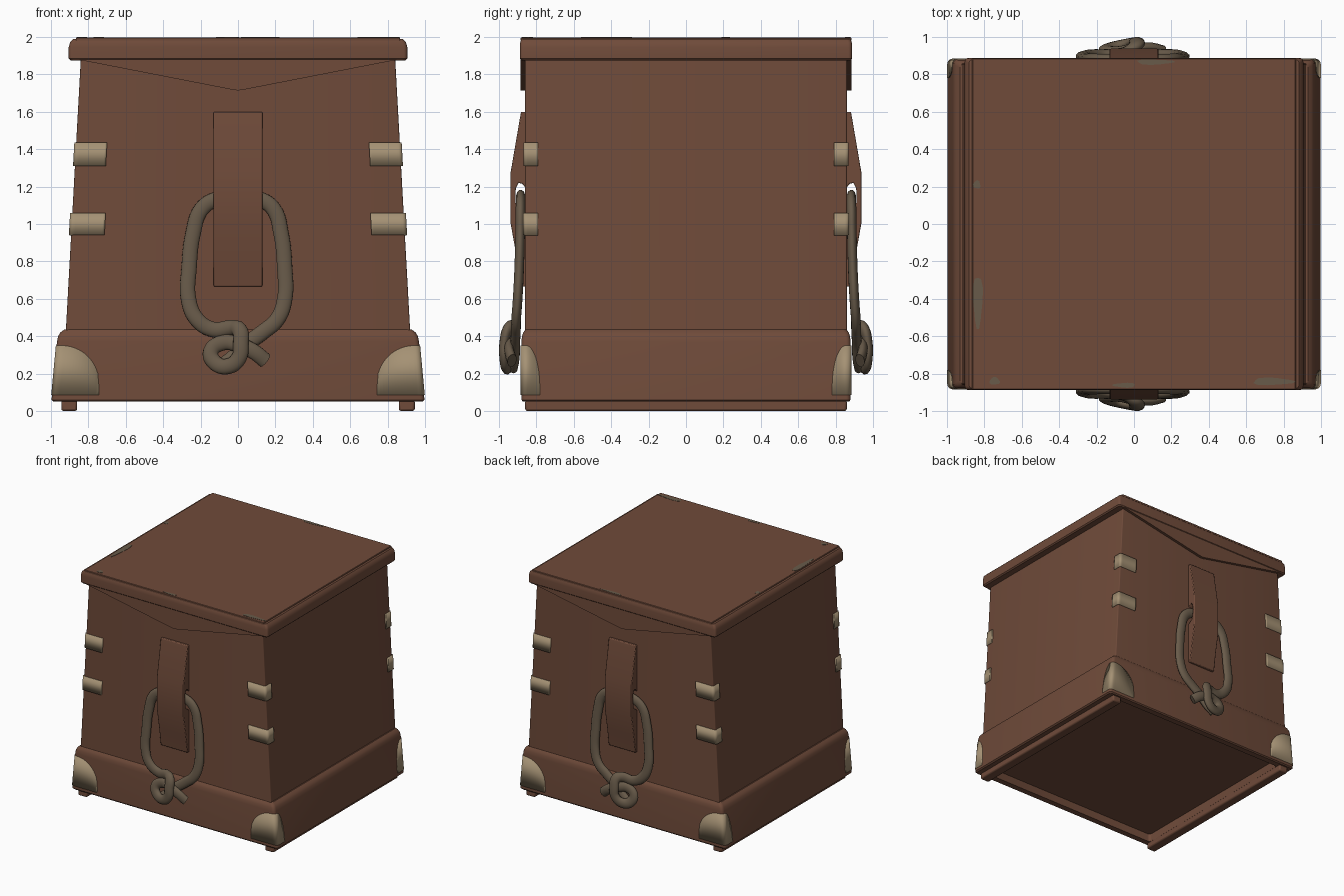
import bpy, bmesh, math
from mathutils import Vector

if "Cube" in bpy.data.objects:
    bpy.data.objects.remove(bpy.data.objects["Cube"])


def material(name, rgb):
    m = bpy.data.materials.new(name)
    m.diffuse_color = (*rgb, 1)
    m.use_nodes = True
    m.node_tree.nodes["Principled BSDF"].inputs["Base Color"].default_value = m.diffuse_color
    return m


BROWN = material("brown_leather", (0.160, 0.070, 0.042))
TAN = material("tan_plate", (0.375, 0.285, 0.175))
ROPE = material("rope_grey_brown", (0.140, 0.104, 0.068))


def finish(bm, name, mat, recalc=True, bevel=0):
    if recalc:
        bmesh.ops.recalc_face_normals(bm, faces=bm.faces[:])
    me = bpy.data.meshes.new(name)
    bm.to_mesh(me)
    bm.free()
    me.materials.append(mat)
    for p in me.polygons:
        p.use_smooth = True
    me.set_sharp_from_angle(angle=math.radians(32))
    ob = bpy.data.objects.new(name, me)
    bpy.context.collection.objects.link(ob)
    if bevel:
        b = ob.modifiers.new("bevel", 'BEVEL')
        b.width, b.segments, b.limit_method = bevel, 2, 'ANGLE'
    return ob


def loft(name, rings, r, mat=BROWN, n=4):
    """Stack of rounded rectangles (z, half x, half y), capped at both ends."""
    bm = bmesh.new()
    loops = []
    for z, hx, hy in rings:
        loop = []
        for k, (sx, sy) in enumerate([(1, 1), (-1, 1), (-1, -1), (1, -1)]):
            for i in range(n + 1):
                a = math.pi / 2 * (k + i / n)
                loop.append(bm.verts.new((sx * (hx - r) + r * math.cos(a),
                                          sy * (hy - r) + r * math.sin(a), z)))
        loops.append(loop)
    for a, b in zip(loops, loops[1:]):
        for i in range(len(a)):
            j = (i + 1) % len(a)
            bm.faces.new((a[i], a[j], b[j], b[i]))
    bm.faces.new(loops[0][::-1])
    bm.faces.new(loops[-1])
    return finish(bm, name, mat)


def prism(name, pts, vec, mat=BROWN, bevel=0):
    """Polygon of 3D points pushed along vec."""
    bm = bmesh.new()
    f = bm.faces.new([bm.verts.new(p) for p in pts])
    res = bmesh.ops.extrude_face_region(bm, geom=[f], use_keep_orig=True)
    top = [v for v in res["geom"] if isinstance(v, bmesh.types.BMVert)]
    bmesh.ops.translate(bm, verts=top, vec=Vector(vec))
    return finish(bm, name, mat, bevel=bevel)


def wrap(name, sx, sy, surf, r, a, b, z0, top, off):
    """Thin plate folded round a vertical corner; a = front reach, b = side reach."""
    cols = [("f", 1 - i / 14) for i in range(14)]
    cols += [("c", i / 4) for i in range(5)]
    cols += [("s", (i + 1) / 14) for i in range(14)]

    def place(kind, t, z):
        hx, hy = surf(z)
        if kind == "f":
            x, y = hx - r - (a - r) * t, hy + off
        elif kind == "s":
            x, y = hx + off, hy - r - (b - r) * t
        else:
            g = math.pi / 2 * t
            x, y = hx - r + (r + off) * math.sin(g), hy - r + (r + off) * math.cos(g)
        return (sx * x, sy * y, z)

    bm = bmesh.new()
    pairs = []
    for kind, t in cols:
        z1 = top(0 if kind == "c" else t)
        pairs.append((bm.verts.new(place(kind, t, z0)), bm.verts.new(place(kind, t, z1))))
    for p, q in zip(pairs, pairs[1:]):
        quad = [p[0], q[0], q[1], p[1]]
        bm.faces.new(quad if sx * sy < 0 else quad[::-1])
    ob = finish(bm, name, TAN, recalc=False)
    s = ob.modifiers.new("thickness", 'SOLIDIFY')
    s.thickness, s.offset = 0.02, -1
    return ob


# Tapered body and flared base with a recessed underside
loft("body", [(0.40, 0.922, 0.86), (1.89, 0.84, 0.86)], 0.008)
loft("base", [(0.12, 0.86, 0.82), (0.05, 0.86, 0.82), (0.05, 0.985, 0.872), (0.06, 0.997, 0.88),
              (0.37, 0.968, 0.88), (0.40, 0.962, 0.877), (0.42, 0.95, 0.87),
              (0.435, 0.93, 0.86), (0.435, 0.90, 0.84)], 0.025)

# Runners under the base
for s in (-1, 1):
    x0, x1 = sorted((s * 0.86, s * 0.945))
    prism("runner", [(x0, -0.86, 0), (x1, -0.86, 0), (x1, -0.86, 0.06), (x0, -0.86, 0.06)],
          (0, 1.72, 0), bevel=0.012)

# Lid with rounded rim and raised top panel
loft("lid", [(1.875, 0.895, 0.88), (1.885, 0.905, 0.888), (1.945, 0.905, 0.888),
             (1.972, 0.898, 0.886), (1.988, 0.882, 0.88), (1.99, 0.87, 0.87)], 0.02)
loft("lid_top_panel", [(1.98, 0.866, 0.885), (1.994, 0.866, 0.885), (1.998, 0.862, 0.881)], 0.006)

# Worn patches on the lid top
for n, (x, y, w, d) in enumerate([(-0.835, -0.41, 0.026, 0.14), (0.11, 0.866, 0.10, 0.014),
                                  (0.74, -0.842, 0.11, 0.02), (-0.745, -0.84, 0.028, 0.02),
                                  (-0.84, 0.21, 0.02, 0.022), (-0.05, -0.862, 0.06, 0.013)]):
    ring = []
    for i in range(14):
        g = math.tau * i / 14
        k = 1 + 0.15 * math.sin(3 * g + n)
        ring.append((x + w * k * math.cos(g), y + d * k * math.sin(g), 1.997))
    prism("worn_patch", ring, (0, 0, 0.003), ROPE)

body_surf = lambda z: (0.922 - (z - 0.40) * 0.055, 0.86)
base_surf = lambda z: (0.997 - (z - 0.06) * 0.0935, 0.88)

# Corner plates on the base and two pairs of straps on the body edges
for sx in (-1, 1):
    for sy in (-1, 1):
        wrap("base_corner_plate", sx, sy, base_surf, 0.025, 0.25, 0.10, 0.085,
             lambda t: 0.115 + 0.235 * math.sqrt(1 - t * t), 0.004)
        wrap("upper_corner_strap", sx, sy, body_surf, 0.008, 0.165, 0.07, 1.31,
             lambda t: 1.435, 0.010)
        wrap("lower_corner_strap", sx, sy, body_surf, 0.008, 0.178, 0.07, 0.94,
             lambda t: 1.058, 0.012)

# Handle strap profile (distance out, height) with a tunnel for the rope
STRAP = [(0.855, 1.60), (0.882, 1.60), (0.937, 1.28), (0.937, 1.0), (0.905, 0.82),
         (0.882, 0.665), (0.855, 0.665), (0.855, 1.03), (0.90, 1.06), (0.912, 1.12),
         (0.91, 1.19), (0.895, 1.22), (0.875, 1.215), (0.855, 1.19)]

# Rope path (x, distance out, z): tail, overhand knot, loop, back into the knot
PATH = [(0.145, 0.93, 0.27), (0.08, 0.945, 0.32), (0, 0.94, 0.355), (-0.08, 0.925, 0.365),
        (-0.145, 0.93, 0.32), (-0.12, 0.945, 0.255), (-0.05, 0.962, 0.24), (0.005, 0.972, 0.285),
        (0.015, 0.972, 0.36), (0.01, 0.955, 0.43), (-0.03, 0.925, 0.445), (-0.13, 0.91, 0.435),
        (-0.22, 0.908, 0.49), (-0.265, 0.90, 0.60), (-0.262, 0.892, 0.76), (-0.24, 0.887, 0.95),
        (-0.195, 0.885, 1.08), (-0.12, 0.884, 1.13), (0, 0.884, 1.14), (0.12, 0.884, 1.13),
        (0.19, 0.885, 1.08), (0.23, 0.887, 0.95), (0.25, 0.892, 0.76), (0.25, 0.90, 0.60),
        (0.21, 0.908, 0.49), (0.13, 0.91, 0.42), (0.05, 0.913, 0.36), (-0.02, 0.915, 0.29),
        (-0.09, 0.925, 0.235)]
FLAT = 0.62  # rope is flattened front to back

for s, side in ((-1, "front"), (1, "back")):
    # Pointed lid flap
    prism(side + "_lid_flap", [(x, s * 0.85, z) for x, z in
          [(-0.845, 1.90), (-0.845, 1.877), (-0.03, 1.718), (0, 1.714), (0.03, 1.718),
           (0.845, 1.877), (0.845, 1.90)]], (0, s * 0.034, 0))
    prism(side + "_handle_strap", [(-0.13, s * y, z) for y, z in STRAP], (0.26, 0, 0), bevel=0.006)
    cu = bpy.data.curves.new(side + "_rope_handle", 'CURVE')
    cu.dimensions = '3D'
    cu.bevel_depth, cu.bevel_resolution, cu.resolution_u = 0.042, 4, 6
    cu.use_fill_caps = True
    sp = cu.splines.new('BEZIER')
    sp.bezier_points.add(len(PATH) - 1)
    for bp, (x, y, z) in zip(sp.bezier_points, PATH):
        bp.co = (x, s * y / FLAT, z)
        bp.handle_left_type = bp.handle_right_type = 'AUTO'
    cu.materials.append(ROPE)
    rope = bpy.data.objects.new(side + "_rope_handle", cu)
    rope.scale.y = FLAT
    bpy.context.collection.objects.link(rope)
